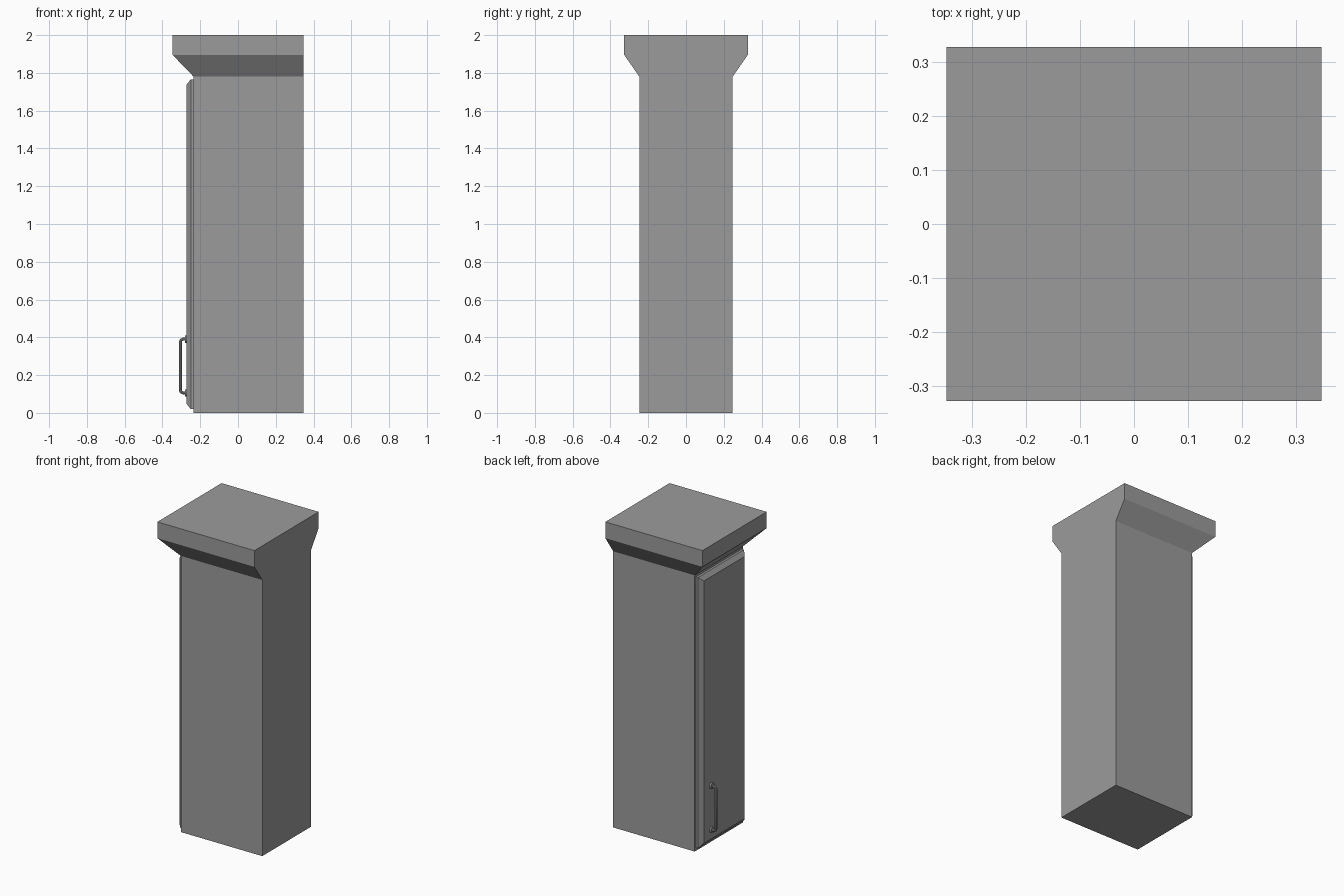
import bpy, bmesh
from mathutils import Vector

cube = bpy.data.objects.get("Cube")
if cube:
    bpy.data.objects.remove(cube, do_unlink=True)

grey = bpy.data.materials.new("plain_grey")
grey.use_nodes = True
colour = (0.33, 0.33, 0.33, 1)
grey.diffuse_color = colour
grey.node_tree.nodes["Principled BSDF"].inputs["Base Color"].default_value = colour


def finish(name, bm):
    bmesh.ops.recalc_face_normals(bm, faces=bm.faces)
    mesh = bpy.data.meshes.new(name)
    bm.to_mesh(mesh)
    bm.free()
    mesh.materials.append(grey)
    obj = bpy.data.objects.new(name, mesh)
    bpy.context.collection.objects.link(obj)
    return obj


def loft(name, rings):
    """Close a solid through a stack of four-cornered rings."""
    bm = bmesh.new()
    loops = [[bm.verts.new(p) for p in ring] for ring in rings]
    for a, b in zip(loops, loops[1:]):
        for i in range(4):
            j = (i + 1) % 4
            bm.faces.new((a[i], a[j], b[j], b[i]))
    bm.faces.new(loops[0])
    bm.faces.new(loops[-1])
    return finish(name, bm)


def level(x0, x1, y, z):
    return [(x0, -y, z), (x1, -y, z), (x1, y, z), (x0, y, z)]


def upright(x, y, z0, z1):
    return [(x, -y, z0), (x, y, z0), (x, y, z1), (x, -y, z1)]


# Cabinet carcass and flared crown, flush on the wall side
BACK, FACE, TOP = 0.346, -0.235, 1.78
loft("cabinet_body", [level(FACE, BACK, 0.247, 0), level(FACE, BACK, 0.247, TOP)])
loft("crown_moulding", [level(FACE, BACK, 0.247, TOP),
                        level(-0.346, BACK, 0.327, 1.895),
                        level(-0.346, BACK, 0.327, 2.0)])

# Door slab with a chamfered outer edge
DOOR = -0.272
loft("door", [upright(FACE, 0.235, 0.02, 1.766),
              upright(-0.25, 0.235, 0.02, 1.766),
              upright(DOOR, 0.207, 0.048, 1.738)])

# Pull handle: a round bar swept along a bracket with rounded corners
HY, REACH, LOW, HIGH, ROUND = 0.13, -0.305, 0.106, 0.39, 0.014
path = [(DOOR, LOW), (REACH + ROUND, LOW), (REACH + ROUND * 0.3, LOW + ROUND * 0.3),
        (REACH, LOW + ROUND)]
path += [(x, LOW + HIGH - z) for x, z in reversed(path)]
curve = bpy.data.curves.new("handle_path", "CURVE")
curve.dimensions = "3D"
curve.bevel_depth = 0.008
curve.bevel_resolution = 2
curve.use_fill_caps = True
spline = curve.splines.new("POLY")
spline.points.add(len(path) - 1)
for point, (x, z) in zip(spline.points, path):
    point.co = (x, HY, z, 1)
curve.materials.append(grey)
handle = bpy.data.objects.new("handle_bar", curve)
bpy.context.collection.objects.link(handle)
smooth = [handle]

# Round mounting collars at the handle ends
for name, z in (("lower", LOW), ("upper", HIGH)):
    bpy.ops.mesh.primitive_cylinder_add(vertices=20, radius=0.019, depth=0.01,
                                        location=(DOOR - 0.004, HY, z),
                                        rotation=Vector((1, 0, 0)).to_track_quat("Z", "Y").to_euler())
    collar = bpy.context.object
    collar.name = name + "_handle_collar"
    collar.data.materials.append(grey)
    smooth.append(collar)

# Smooth the round hardware only
bpy.ops.object.select_all(action="DESELECT")
for obj in smooth:
    obj.select_set(True)
bpy.context.view_layer.objects.active = handle
bpy.ops.object.convert(target="MESH")
bpy.ops.object.shade_smooth_by_angle()
